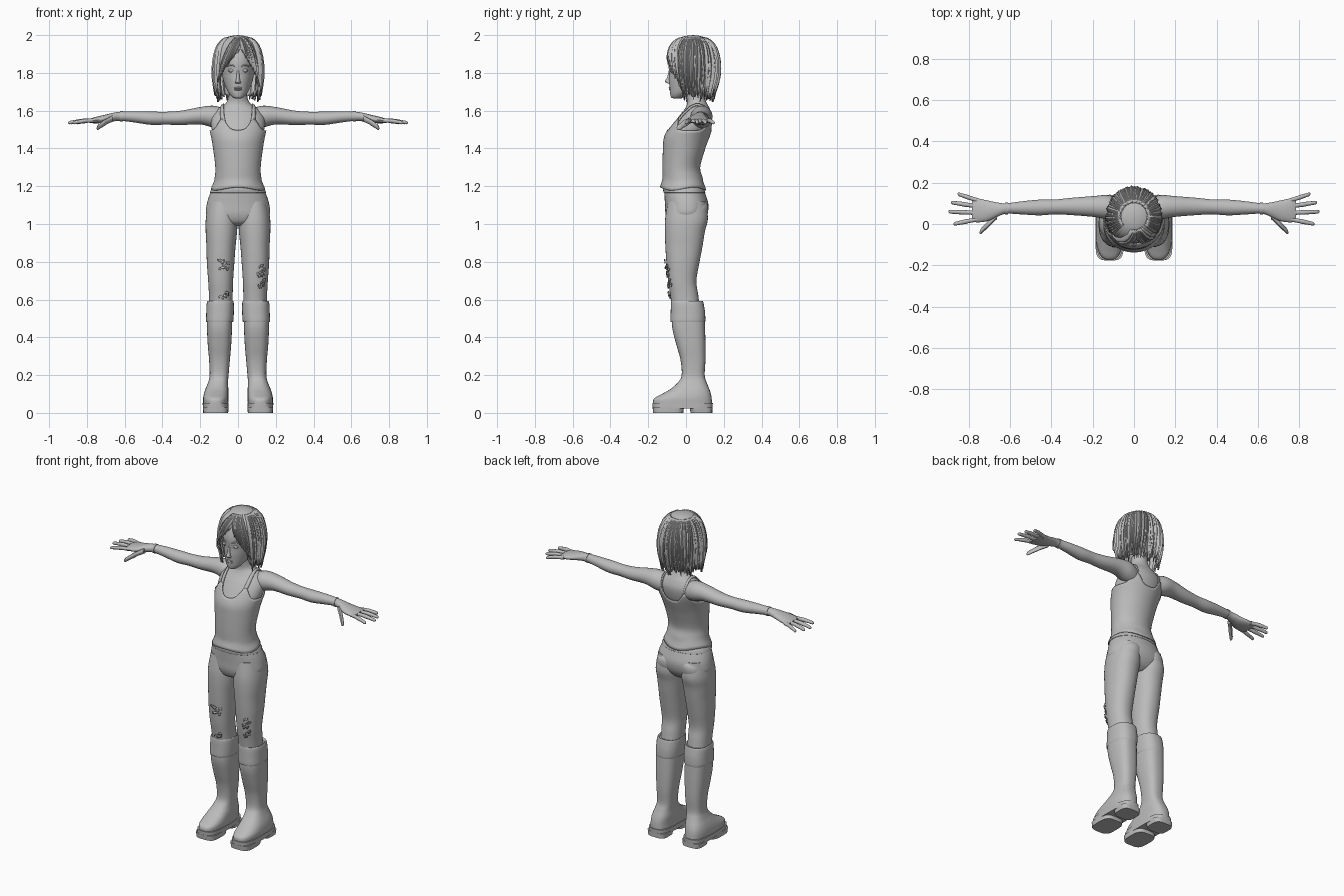
import bpy, bmesh, math, random
from mathutils import Vector
from mathutils.bvhtree import BVHTree

random.seed(4)
if "Cube" in bpy.data.objects:
    bpy.data.objects.remove(bpy.data.objects["Cube"])

grey = bpy.data.materials.new("plain grey")
grey.use_nodes = True
GREY = (0.5, 0.5, 0.5, 1)
grey.diffuse_color = GREY
grey.node_tree.nodes["Principled BSDF"].inputs["Base Color"].default_value = GREY
parts = []


def build(name, verts, faces, mirror=False, thick=0):
    """Make a mesh object, optionally mirrored in x and thickened."""
    bm = bmesh.new()
    vs = [bm.verts.new(v) for v in verts]
    for f in faces:
        bm.faces.new([vs[i] for i in f])
    bmesh.ops.remove_doubles(bm, verts=bm.verts, dist=0.0002)
    bmesh.ops.recalc_face_normals(bm, faces=bm.faces)
    me = bpy.data.meshes.new(name)
    bm.to_mesh(me)
    tree = BVHTree.FromBMesh(bm)
    bm.free()
    me.materials.append(grey)
    ob = bpy.data.objects.new(name, me)
    bpy.context.collection.objects.link(ob)
    if thick:
        ob.modifiers.new("thickness", 'SOLIDIFY').thickness = thick
    if mirror:
        ob.modifiers.new("mirror", 'MIRROR')
    parts.append(ob)
    return tree


def grid(rows, cols, closed=True, start=0):
    return [(start + r * cols + c, start + r * cols + (c + 1) % cols,
             start + (r + 1) * cols + (c + 1) % cols, start + (r + 1) * cols + c)
            for r in range(rows - 1) for c in range(cols if closed else cols - 1)]


def spline(rows, k=5):
    """Smooth a list of equal-length tuples with a Catmull-Rom curve."""
    p = [rows[0], *rows, rows[-1]]
    out = []
    for i in range(len(rows) - 1):
        for j in range(k):
            t = j / k
            out.append([b + t / 2 * (c - a + t * (2*a - 5*b + 4*c - d + t * (3*(b - c) + d - a)))
                        for a, b, c, d in zip(*p[i:i + 4])])
    return out + [list(rows[-1])]


def oval(r, a, e=2, axis='Z'):
    """Point at angle a on the ring (position, centre, centre, radius, radius)."""
    c, s = (math.copysign(abs(f(a)) ** (2 / e), f(a)) for f in (math.cos, math.sin))
    u, v = r[1] + r[3] * c, r[2] + r[4] * s
    return (u, v, r[0]) if axis == 'Z' else (r[0], u, v)


def loft(name, rings, n=32, e=2, axis='Z', k=5, mirror=False, caps=True, thick=0):
    rows = spline(rings, k)
    verts = [oval(r, math.tau * i / n, e, axis) for r in rows for i in range(n)]
    faces = grid(len(rows), n)
    if caps:
        faces += [list(range(n)), list(range(len(verts) - n, len(verts)))]
    return build(name, verts, faces, mirror, thick)


def lookup(rows, z):
    for a, b in zip(rows, rows[1:]):
        if min(a[0], b[0]) <= z <= max(a[0], b[0]):
            t = (z - a[0]) / ((b[0] - a[0]) or 1)
            return [p + t * (q - p) for p, q in zip(a, b)]
    return rows[-1]


# Torso and neck
TORSO = [(1.17, 0, -.015, .122, .1), (1.24, 0, -.018, .112, .095), (1.3, 0, -.025, .108, .088),
         (1.4, 0, -.01, .12, .1), (1.46, 0, .004, .13, .108), (1.52, 0, .03, .142, .102),
         (1.57, 0, .05, .137, .088), (1.61, 0, .06, .105, .066), (1.64, 0, .058, .064, .052),
         (1.68, 0, .048, .048, .046), (1.75, 0, .04, .046, .045)]
skin = loft("torso_and_neck", TORSO, 48)

# Tank top with scooped neckline and flared hem
body, N, ROWS = spline(TORSO), 64, 22
verts = []
for j in range(ROWS):
    for i in range(N):
        a = math.tau * i / N
        top = 1.495 + .06 * math.exp(-((abs(math.cos(a)) - .55) / .2) ** 2)
        hem = 1.185 + .008 * math.sin(3 * a)
        z = hem + (top - hem) * j / (ROWS - 1)
        r = lookup(body, z)
        puff = .006 + .012 * max(0, 1 - j / 3)
        r[3] += puff
        r[4] += puff
        verts.append(oval(r, a))
build("tank_top", verts, grid(ROWS, N), thick=.006)


def ribbon(path, width, tree, lift, side):
    """Strip of points laid on a surface, tapering to its end."""
    out = []
    for i, p in enumerate(path):
        w = width * (1 - .6 * i / len(path))
        for s in (-1, 1):
            loc, nor, _, _ = tree.find_nearest(Vector(p) + side * s * w)
            out.append(loc + nor * lift)
    return out


path = spline([(.078, -.07, 1.53), (.084, -.03, 1.57), (.086, .02, 1.62), (.086, .07, 1.64),
               (.084, .12, 1.6), (.078, .14, 1.53)], 4)
strap = ribbon(path, .013, skin, .007, Vector((1, 0, 0)))
build("shoulder_straps", strap, grid(len(path), 2, False), True, .006)

# Arms, hands and fingers
loft("arms", [(.07, .075, 1.555, .05, .055), (.13, .082, 1.568, .058, .058), (.2, .085, 1.573, .05, .046),
              (.3, .085, 1.562, .042, .038), (.38, .083, 1.56, .036, .034), (.46, .08, 1.56, .038, .035),
              (.55, .078, 1.567, .031, .029), (.62, .075, 1.57, .025, .024), (.66, .07, 1.566, .034, .023),
              (.71, .064, 1.556, .05, .021), (.76, .066, 1.549, .058, .016), (.785, .068, 1.546, .054, .01)],
     24, 2, 'X', mirror=True)
loft("wrist_bands", [(.61, .075, 1.57, .029, .027), (.625, .075, 1.57, .028, .027)], 24, 2, 'X', 1, True)


def finger(name, base, tip, r, sag=.004):
    rings = []
    for t, f in ((0, 1), (.35, .9), (.5, 1), (.75, .85), (.94, .75), (1, .2)):
        p = Vector(base).lerp(Vector(tip), t)
        rings.append((p.x, p.y, p.z + sag * math.sin(t * math.pi), r * f, r * f))
    loft(name, rings, 12, 2, 'X', 3, True)


for name, by, tx, ty in (("little_fingers", .113, .855, .146), ("ring_fingers", .085, .888, .105),
                         ("middle_fingers", .054, .9, .06), ("index_fingers", .024, .875, 0)):
    finger(name, (.755, by, 1.548), (tx, ty, 1.535), .0115)
finger("thumbs", (.665, .04, 1.558), (.748, -.042, 1.506), .017)

# Trousers: hips and legs
loft("trouser_hips", [(1.2, 0, -.014, .128, .103), (1.15, 0, -.004, .152, .11), (1.1, 0, .004, .166, .115),
                      (1.05, 0, .002, .168, .11), (1.01, 0, -.002, .13, .09), (.99, 0, 0, .07, .06)], 48, 2.2)
loft("waistband", [(1.165, 0, -.008, .148, .109), (1.17, 0, -.009, .148, .111),
                   (1.195, 0, -.014, .135, .107), (1.2, 0, -.014, .128, .1)], 48, 2.2, k=2)
leg = loft("trouser_legs", [(1.12, .08, .003, .075, .1), (1.03, .086, .003, .084, .113), (.96, .088, -.006, .083, .106),
                            (.88, .09, -.011, .077, .098), (.8, .092, -.016, .073, .088), (.7, .092, -.02, .066, .075),
                            (.63, .091, -.01, .063, .074), (.57, .091, -.002, .062, .074)], 36, 2.2, mirror=True)
loft("buttocks", [(1.13, .07, .05, .03, .04), (1.1, .075, .05, .065, .065), (1.06, .08, .05, .07, .066),
                  (1.02, .08, .045, .06, .055), (.98, .08, .04, .03, .035)], 24, mirror=True)

# Torn cloth at the knees
verts, faces = [], []
for side, cx, cz, count in ((-1, .05, .785, 7), (-1, .05, .63, 5), (1, .13, .75, 7), (1, .13, .69, 6)):
    for i in range(count):
        x, z = cx + random.uniform(-.03, .03), cz + random.uniform(-.025, .025)
        shard = [(x + .008 * j, -.12, z + random.uniform(-.008, .008)) for j in range(5)]
        pts = ribbon(shard, .007, leg, random.uniform(.004, .012), Vector((0, 0, 1)))
        faces += grid(5, 2, False, len(verts))
        verts += [(side * p.x, p.y, p.z) for p in pts]
build("torn_knee_cloth", verts, faces, thick=.004)

# Boots with cuffs and thick soles
loft("boots", [(.045, .118, -.018, .066, .156), (.075, .118, -.017, .067, .153), (.1, .116, .002, .065, .13),
               (.125, .112, .02, .061, .104), (.16, .106, .033, .053, .077), (.2, .1, .038, .05, .061),
               (.28, .098, .037, .055, .066), (.36, .098, .026, .062, .077), (.44, .098, .015, .066, .086),
               (.5, .098, .012, .066, .086), (.56, .096, .01, .062, .08)], 40, 2.6, mirror=True)
loft("boot_cuffs", [(.485, .097, .01, .067, .088), (.483, .097, .01, .072, .092), (.53, .095, .01, .073, .091),
                    (.575, .094, .007, .072, .087), (.592, .093, .006, .068, .083), (.585, .093, .005, .06, .074)],
     40, 2.4, k=3, mirror=True)
loft("boot_soles", [(.022, .118, -.018, .068, .158), (.052, .118, -.018, .069, .16)], 40, 3.2, k=1, mirror=True)
loft("sole_treads", [(0, .118, -.094, .066, .08), (.03, .118, -.094, .068, .083)], 32, 3.5, k=1, mirror=True)
loft("boot_heels", [(0, .118, .082, .06, .057), (.03, .118, .079, .065, .061)], 32, 3.5, k=1, mirror=True)

# Head and face
loft("head", [(1.664, 0, -.05, .012, .012), (1.67, 0, -.046, .028, .032), (1.69, 0, -.028, .047, .056),
              (1.72, 0, 0, .064, .087), (1.76, 0, .025, .078, .115), (1.8, 0, .032, .085, .121),
              (1.86, 0, .037, .09, .13), (1.92, 0, .04, .086, .116), (1.96, 0, .04, .065, .085),
              (1.985, 0, .04, .025, .03)], 40)
loft("nose", [(1.743, 0, -.083, .013, .012), (1.75, 0, -.088, .015, .019), (1.757, 0, -.09, .012, .021),
              (1.78, 0, -.086, .008, .013), (1.815, 0, -.082, .007, .009)], 16)
for name, z, h, y in (("upper_lip", 1.721, .005, -.081), ("lower_lip", 1.712, .006, -.08)):
    loft(name, [(z - h, 0, y, .01, .004), (z, 0, y, .022, .011), (z + h, 0, y, .008, .005)], 16)
loft("eyes", [(1.803, .036, -.074, .006, .004), (1.808, .036, -.075, .014, .009),
              (1.814, .036, -.075, .016, .011), (1.821, .036, -.075, .007, .006)], 16, mirror=True)
loft("eyebrows", [(.018, -.088, 1.834, .004, .003), (.036, -.083, 1.841, .005, .004),
                  (.058, -.068, 1.834, .003, .002)], 8, axis='X', mirror=True)

# Hair cap: uneven hem, open over the face, with alternating grooves
HAIR = spline([(2, 0, .037, .0, .0), (1.99, 0, .037, .058, .06), (1.955, 0, .037, .1, .108),
               (1.9, 0, .037, .121, .132), (1.83, 0, .037, .131, .141), (1.76, 0, .037, .129, .134),
               (1.7, 0, .037, .119, .115), (1.63, 0, .037, .109, .1)])


def hair_point(d, z, lift=0):
    """d is the angle from the front, positive towards the model's left."""
    r = lookup(HAIR, z)
    return oval((r[0], r[1], r[2], r[3] + lift, r[4] + lift), d - math.pi / 2)


N, ROWS, verts = 90, 16, []
ends = []
for i in range(N):
    d = math.tau * i / N - math.pi
    if abs(d) < .8:
        ends.append(1.925 - .15 * abs(d - .1) + random.uniform(0, .01))
    else:
        ends.append(max(1.68, 1.8 - .6 * (abs(d) - .8)) + random.uniform(-.012, .02))
for j in range(ROWS):
    for i, end in enumerate(ends):
        t = (j / (ROWS - 1)) ** 1.7
        verts.append(hair_point(math.tau * i / N - math.pi, 2 - (2 - end) * t, -.004 * (i % 3) * t))
build("hair_cap", verts, grid(ROWS, N), thick=.006)

# Hair locks: ridged strips tapering to wispy ends
locks = [(d, d + random.uniform(-.15, .15), random.uniform(1.645, 1.7), .016)
         for d in [1 + .065 * i for i in range(67)]]
locks += [(.15 - .03 * i, -.3 - .07 * i, 1.87 - .013 * i, .02) for i in range(10)]
locks += [(.15 + .06 * i, .35 + .1 * i, 1.88 - .022 * i, .018) for i in range(8)]
verts, faces, STEPS = [], [], 10
for d0, d1, end, width in locks:
    faces += grid(STEPS, 3, False, len(verts))
    lift = random.uniform(.001, .006)
    for j in range(STEPS):
        t = j / (STEPS - 1)
        w = width / .13 * (1 - t ** 3) + .006
        d, z = d0 + (d1 - d0) * t, 1.988 - (1.988 - end) * t ** 1.4
        verts += [hair_point(d - w, z, lift - .005), hair_point(d, z, lift + .004), hair_point(d + w, z, lift - .005)]
build("hair_locks", verts, faces, thick=.003)

# Smooth shading with sharp creases kept
for ob in bpy.context.selected_objects:
    ob.select_set(False)
for ob in parts:
    ob.select_set(True)
bpy.context.view_layer.objects.active = parts[0]
bpy.ops.object.shade_smooth_by_angle(angle=math.radians(40))
